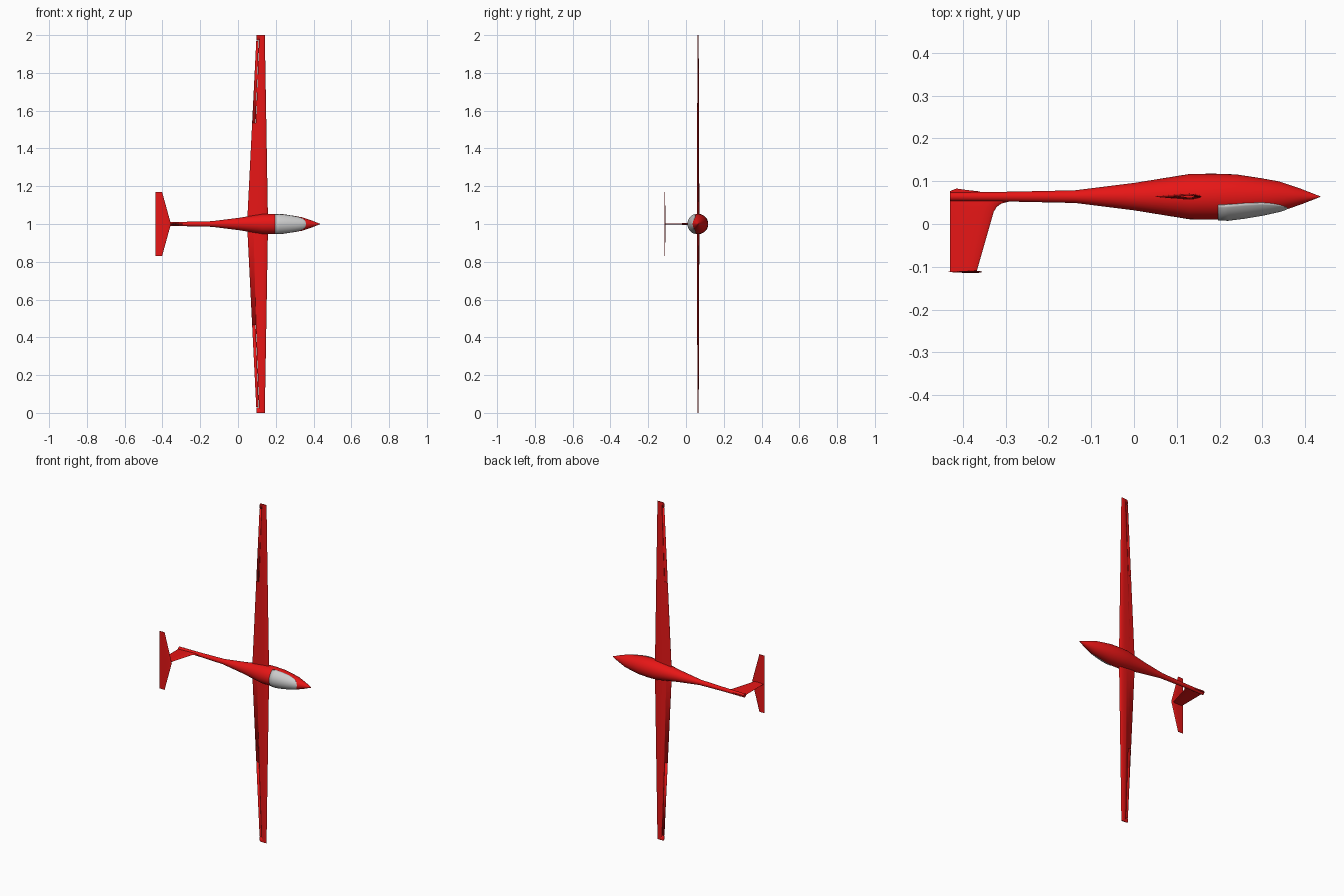
import bpy, bmesh, math
from mathutils import Vector

if "Cube" in bpy.data.objects:
    bpy.data.objects.remove(bpy.data.objects["Cube"])

AXIS_Y, MID_Z = 0.064, 1.0

red = bpy.data.materials.new("red_paint")
red.diffuse_color = (0.8, 0.008, 0.008, 1)
red.use_nodes = True
red.node_tree.nodes["Principled BSDF"].inputs["Base Color"].default_value = red.diffuse_color


def loft(name, rings, mat=red, closed=True, caps=True, angle=35):
    """Skin a list of equal-length point rings."""
    bm = bmesh.new()
    vs = [[bm.verts.new(p) for p in ring] for ring in rings]
    n = len(rings[0])
    for a, b in zip(vs, vs[1:]):
        for i in range(n if closed else n - 1):
            j = (i + 1) % n
            bm.faces.new((a[i], a[j], b[j], b[i]))
    if caps:
        bm.faces.new(vs[0])
        bm.faces.new(vs[-1])
    bmesh.ops.remove_doubles(bm, verts=bm.verts, dist=1e-5)
    bmesh.ops.recalc_face_normals(bm, faces=bm.faces)
    me = bpy.data.meshes.new(name)
    bm.to_mesh(me)
    bm.free()
    ob = bpy.data.objects.new(name, me)
    bpy.context.collection.objects.link(ob)
    if mat:
        me.materials.append(mat)
    bpy.ops.object.select_all(action='DESELECT')
    bpy.context.view_layer.objects.active = ob
    ob.select_set(True)
    bpy.ops.object.shade_smooth_by_angle(angle=math.radians(angle))
    return ob


def foil(lead, trail, thick):
    """Symmetric aerofoil outline as (x, offset) pairs."""
    half = [(0.02, .3), (0.07, .6), (0.16, .9), (0.27, 1), (0.45, .85), (0.7, .5)]
    prof = [(0, 0)] + half + [(1, .06), (1, -.06)] + [(c, -t) for c, t in reversed(half)]
    return [(lead + (trail - lead) * c, t * thick / 2) for c, t in prof]


def arc(x, r, half, n):
    """Arc round the fuselage axis, centred on the -y (upper) side."""
    return [Vector((x, AXIS_Y - r * math.cos(a), MID_Z + r * math.sin(a)))
            for a in (half * (2 * i / n - 1) for i in range(n + 1))]


# Fuselage: round body tapering to a slim tail boom
body = [(-.43, .0103), (-.29, .0115), (-.138, .0148), (0, .032), (.13, .053),
        (.185, .0538), (.239, .052), (.295, .0435), (.34, .0355), (.39, .0185), (.4365, .0004)]
loft("fuselage", [arc(x, r, math.pi, 40)[:-1] for x, r in body])

# Canopy: raised shell over the cockpit
glass = [(.197, .0558, 69), (.22, .0565, 70), (.26, .0515, 72), (.30, .0448, 71),
         (.325, .0394, 65), (.342, .0355, 56), (.354, .0315, 40), (.361, .0282, 20), (.364, .0265, 4)]
canopy = loft("canopy", [arc(x, r, math.radians(h), 20) for x, r, h in glass],
              mat=None, closed=False, caps=False)
shell = canopy.modifiers.new("thickness", 'SOLIDIFY')
shell.thickness = 0.004
shell.offset = -1 if canopy.data.polygons[0].normal.y < 0 else 1

# Wing: one tapered panel from tip to tip
wing = loft("wing", [[(x, AXIS_Y + o, MID_Z + s) for x, o in foil(le, te, t)]
                     for s, le, te, t in [(-1, .142, .098, .006), (0, .159, .048, .014),
                                          (1, .142, .098, .006)]])


# Aileron gaps: thin slots cut through the outer wing
def slot(side, p, q, w):
    (x0, z0), (x1, z1) = p, q
    d = Vector((x1 - x0, z1 - z0)).normalized() * w / 2
    quad = [(x0 - d.y, z0 + d.x), (x0 + d.y, z0 - d.x), (x1 + d.y, z1 - d.x), (x1 - d.y, z1 + d.x)]
    return [[(x, y, MID_Z + side * z) for x, z in quad] for y in (0, .13)]


for side in (-1, 1):
    for p, q in [((.094, .535), (.1105, .97)), ((.06, .535), (.0948, .535)),
                 ((.08, .97), (.1113, .97))]:
        cutter = loft("aileron_gap_cutter", slot(side, p, q, .0016))
        cutter.hide_render = True
        m = wing.modifiers.new("gap", 'BOOLEAN')
        m.operation, m.solver, m.object = 'DIFFERENCE', 'EXACT', cutter
        bpy.context.view_layer.objects.active = wing
        bpy.ops.object.modifier_apply(modifier=m.name)
        bpy.data.objects.remove(cutter)

# Fin: swept leading edge with a fillet into the boom
loft("fin", [[(x, y, MID_Z + o) for x, o in foil(le, -.43, t)]
             for y, le, t in [(-.111, -.368, .006), (.029, -.328, .009), (.040, -.321, .009),
                              (.048, -.31, .009), (.053, -.29, .009), (.062, -.285, .009)]])

# Tailplane: tapered T-tail on top of the fin
loft("tailplane", [[(x, -.112 + o, MID_Z + s) for x, o in foil(le, -.4365, t)]
                   for s, le, t in [(-.17, -.402, .003), (0, -.355, .006), (.17, -.402, .003)]])

# Tail skid: small blade under the boom end
skid = [(-.43, .07), (-.43, .077), (-.415, .083), (-.395, .08), (-.36, .076), (-.36, .07)]
loft("tail_skid", [[(x, y, MID_Z + z) for x, y in skid] for z in (-.003, .003)])
